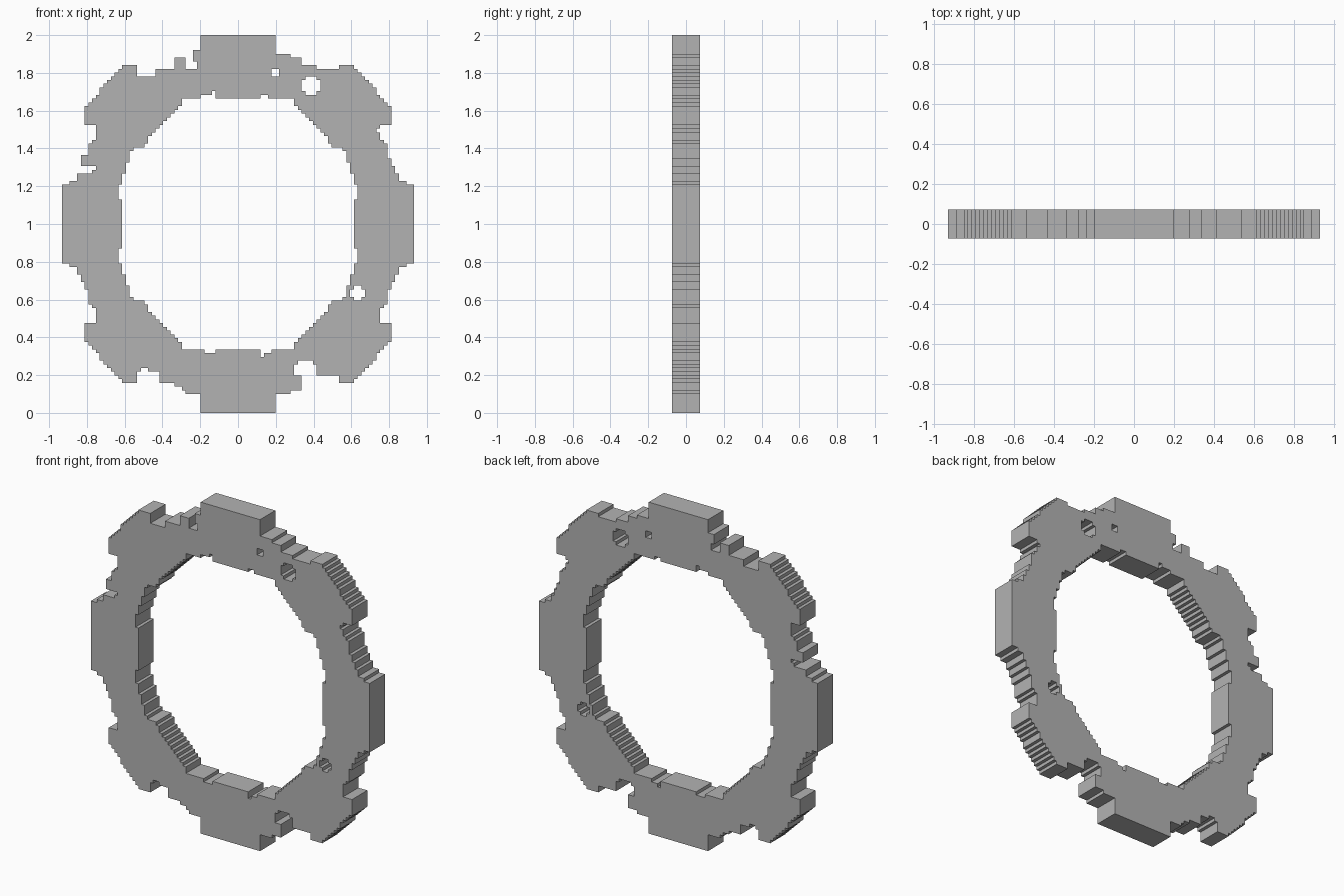
import bpy
import bmesh

cube = bpy.data.objects.get("Cube")
if cube:
    bpy.data.objects.remove(cube, do_unlink=True)

COLUMNS, ROWS = 94, 101
CELL = 2 / ROWS
HALF_DEPTH = 0.073

# One quarter of the outer rim, from the top tab round to the side tab
OUTER = [(0, 1.1), (.19, 1.1), (.19, .98), (.205, .98), (.205, .9), (.285, .9),
         (.285, .875), (.335, .875), (.335, .835), (.41, .835), (.41, .815),
         (.53, .815), (.53, .835), (.615, .835), (.745, .69), (.805, .615),
         (.805, .53), (.755, .53), (.755, .44), (.79, .43), (.79, .37),
         (.81, .33), (.835, .3), (.85, .24), (.875, .22), (.94, .205)]

# One quarter of the central opening
INNER = [(0, .66), (.285, .66), (.295, .64), (.49, .43), (.5, .4), (.555, .4),
         (.58, .34), (.6, .28), (.615, .2), (.635, .2), (.635, .13), (.615, .13)]

# Worn places as rectangles: left, right, bottom, top
TOP_HOLES = [(.18, .22, 1.79, 1.83), (.35, .42, 1.68, 1.79), (.33, .44, 1.7, 1.77)]
SIDE_HOLES = [(.59, .68, .605, .65), (.61, .66, .585, .67)]
RIM_BITES = [(-.34, -.2, 1.875, 1.95), (-.27, -.21, 1.82, 1.9),
             (-.43, -.335, 1.815, 1.86), (-.53, -.43, 1.79, 1.85),
             (-.86, -.78, 1.275, 1.31), (-.8, -.76, 1.28, 1.3),
             (-.53, -.41, .1, .215), (-.505, -.48, .2, .24), (-.37, -.29, .1, .145),
             (.29, .415, .19, .255), (.32, .39, .2, .285), (.345, .415, .1, .2),
             (.41, .53, .1, .195), (.735, .77, 1.49, 1.51)]
OPENING_NOTCHES = [(-.145, -.12, 1.6, 1.7), (-.19, -.14, 1.6, 1.68),
                   (.12, .16, 1.6, 1.685), (.115, .14, .3, .36),
                   (.13, .18, .32, .36), (-.18, -.12, .32, .36)]
RIM_CRUMBS = [(-.23, -.19, 1.87, 1.92), (-.83, -.78, 1.315, 1.365)]


def in_quarter(outline, x, z):
    """Even-odd test against a quarter outline closed below the axis."""
    points = outline + [(outline[-1][0], -1), (0, -1)]
    inside = False
    for (ax, az), (bx, bz) in zip(points, points[1:] + points[:1]):
        if (az > z) != (bz > z) and x < ax + (z - az) * (bx - ax) / (bz - az):
            inside = not inside
    return inside


def in_any(rectangles, x, z):
    return any(left < x < right and low < z < high
               for left, right, low, high in rectangles)


def is_solid(x, z):
    if in_any(RIM_CRUMBS, x, z):
        return True
    if in_any(TOP_HOLES + SIDE_HOLES + RIM_BITES + OPENING_NOTCHES, x, z):
        return False
    across, up = abs(x), abs(z - 1)
    return in_quarter(OUTER, across, up) and not in_quarter(INNER, across, up)


def make_material(name, colour):
    material = bpy.data.materials.new(name)
    material.use_nodes = True
    material.diffuse_color = colour
    material.node_tree.nodes["Principled BSDF"].inputs["Base Color"].default_value = colour
    return material


# Stepped ring: a sheet of square cells, extruded to a thick plate
bm = bmesh.new()
corners = {}


def corner(column, row):
    key = (column, row)
    if key not in corners:
        corners[key] = bm.verts.new(((column - COLUMNS / 2) * CELL, -HALF_DEPTH, row * CELL))
    return corners[key]


for column in range(COLUMNS):
    for row in range(ROWS):
        x = (column + 0.5 - COLUMNS / 2) * CELL
        z = (row + 0.5) * CELL
        if is_solid(x, z):
            bm.faces.new([corner(column, row), corner(column + 1, row),
                          corner(column + 1, row + 1), corner(column, row + 1)])

sheet = bm.faces[:]
back = bmesh.ops.extrude_face_region(bm, geom=sheet, use_keep_orig=True)
back_verts = [item for item in back["geom"] if isinstance(item, bmesh.types.BMVert)]
bmesh.ops.translate(bm, verts=back_verts, vec=(0, 2 * HALF_DEPTH, 0))
bmesh.ops.recalc_face_normals(bm, faces=bm.faces[:])

mesh = bpy.data.meshes.new("stepped_ring")
bm.to_mesh(mesh)
bm.free()
mesh.materials.append(make_material("plain grey", (.45, .45, .45, 1)))
ring = bpy.data.objects.new("stepped_ring", mesh)
bpy.context.collection.objects.link(ring)
